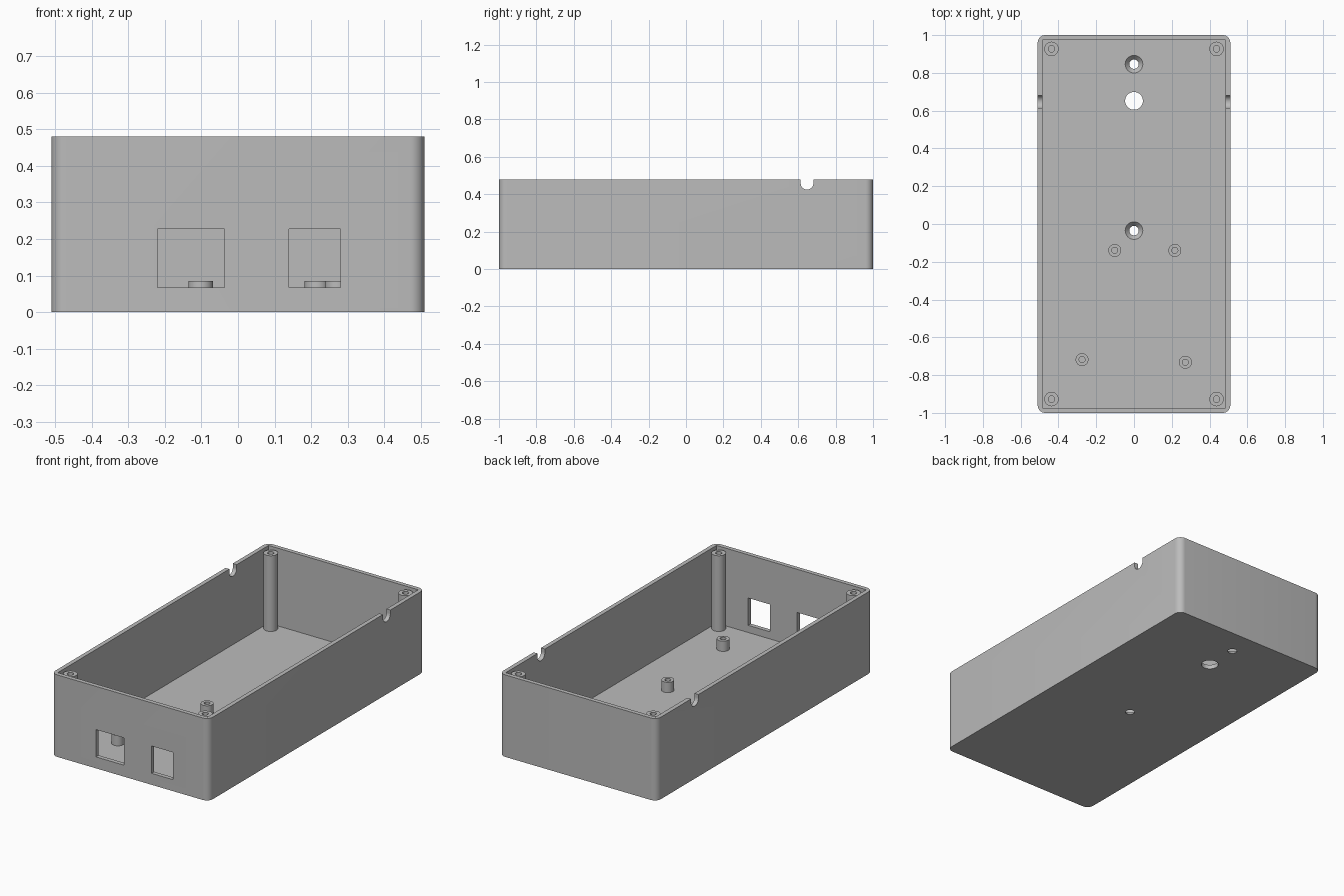
import bpy, bmesh
from mathutils import Matrix

if "Cube" in bpy.data.objects:
    bpy.data.objects.remove(bpy.data.objects["Cube"], do_unlink=True)

W, D, H = 0.51, 1.0, 0.48        # half width, half depth, height
WALL, FLOOR, CORNER = 0.025, 0.025, 0.04

grey = bpy.data.materials.new("light grey plastic")
grey.use_nodes = True
colour = (0.5, 0.5, 0.5, 1)
grey.diffuse_color = colour
grey.node_tree.nodes["Principled BSDF"].inputs["Base Color"].default_value = colour


def finish(bm, name, helper=False):
    bmesh.ops.recalc_face_normals(bm, faces=bm.faces)
    mesh = bpy.data.meshes.new(name)
    bm.to_mesh(mesh)
    bm.free()
    mesh.materials.append(grey)
    ob = bpy.data.objects.new(name, mesh)
    bpy.context.collection.objects.link(ob)
    if helper:
        ob.hide_render = True
        ob.hide_set(True)
    return ob


def add_box(bm, x0, x1, y0, y1, z0, z1):
    mid = Matrix.Translation(((x0 + x1) / 2, (y0 + y1) / 2, (z0 + z1) / 2))
    size = Matrix.Diagonal((x1 - x0, y1 - y0, z1 - z0, 1))
    return bmesh.ops.create_cube(bm, size=1, matrix=mid @ size)["verts"]


def box_cutter(name, *bounds):
    bm = bmesh.new()
    add_box(bm, *bounds)
    return finish(bm, name, True)


def cone_cutter(name, x, y, z0, z1, r0, r1):
    bm = bmesh.new()
    bmesh.ops.create_cone(bm, cap_ends=True, segments=40, radius1=r0, radius2=r1,
                          depth=z1 - z0, matrix=Matrix.Translation((x, y, (z0 + z1) / 2)))
    return finish(bm, name, True)


def cut(ob, cutter):
    mod = ob.modifiers.new(cutter.name, 'BOOLEAN')
    mod.operation = 'DIFFERENCE'
    mod.solver = 'EXACT'
    mod.object = cutter


def smooth(ob):
    """Apply the cuts, then shade smooth with sharp edges kept."""
    bpy.ops.object.select_all(action='DESELECT')
    ob.select_set(True)
    bpy.context.view_layer.objects.active = ob
    for mod in list(ob.modifiers):
        bpy.ops.object.modifier_apply(modifier=mod.name)
    bpy.ops.object.shade_smooth_by_angle(angle=0.6)


# Case: block with rounded upright edges
bm = bmesh.new()
add_box(bm, -W, W, -D, D, 0, H)
upright = [e for e in bm.edges if abs(e.verts[0].co.z - e.verts[1].co.z) > H / 2]
bmesh.ops.bevel(bm, geom=upright, offset=CORNER, segments=8, profile=0.5, affect='EDGES')
case = finish(bm, "case")

# Hollow interior
cutters = [box_cutter("interior_cutter", WALL - W, W - WALL, WALL - D, D - WALL, FLOOR, 1)]

# Port windows in the front wall
for name, x0, x1 in (("wide", -0.22, -0.037), ("narrow", 0.14, 0.28)):
    cutters.append(box_cutter(name + "_port_cutter", x0, x1, -D - 0.1, -D + 0.1, 0.067, 0.227))

# U-shaped cable notches in both side walls
NOTCH_Y, NOTCH_R, NOTCH_Z = 0.647, 0.034, 0.459
bm = bmesh.new()
bmesh.ops.create_cone(bm, cap_ends=True, segments=32, radius1=NOTCH_R, radius2=NOTCH_R,
                      depth=2, matrix=Matrix.Translation((0, NOTCH_Y, NOTCH_Z))
                      @ Matrix.Rotation(1.5707963, 4, 'Y'))
cutters.append(finish(bm, "notch_round_cutter", True))
cutters.append(box_cutter("notch_slot_cutter", -1, 1, NOTCH_Y - NOTCH_R, NOTCH_Y + NOTCH_R,
                          NOTCH_Z, 1))

# Plain cable hole and two countersunk screw holes in the floor
cutters.append(cone_cutter("cable_hole_cutter", 0, 0.652, -0.1, 0.1, 0.047, 0.047))
for i, y in enumerate((0.846, -0.035)):
    cutters.append(cone_cutter(f"screw_hole_cutter_{i}", 0, y, -0.1, 0.1, 0.025, 0.025))
    cutters.append(cone_cutter(f"countersink_cutter_{i}", 0, y, 0, FLOOR + 0.0005, 0.025, 0.047))

for c in cutters:
    cut(case, c)
smooth(case)


def hollow_post(name, x, y, top, radius, bore):
    """Upright tube standing on the floor."""
    bm = bmesh.new()
    bottom = FLOOR - 0.005
    bmesh.ops.create_cone(bm, cap_ends=True, segments=40, radius1=radius, radius2=radius,
                          depth=top - bottom,
                          matrix=Matrix.Translation((x, y, (top + bottom) / 2)))
    post = finish(bm, name)
    hole = cone_cutter(name + "_bore_cutter", x, y, FLOOR, top + 0.1, bore, bore)
    cut(post, hole)
    smooth(post)
    cutters.append(hole)


# Lid screw posts in the corners
for side, sx in (("left", 1), ("right", -1)):
    for end, sy in (("front", -1), ("back", 1)):
        hollow_post(f"{end}_{side}_lid_post", 0.437 * sx, 0.927 * sy, 0.468, 0.038, 0.017)

# Circuit board standoffs
for i, (x, y) in enumerate(((-0.102, -0.14), (0.216, -0.14), (-0.275, -0.718), (0.272, -0.732))):
    hollow_post(f"board_standoff_{i + 1}", x, y, 0.085, 0.034, 0.016)

# Remove the used cutters
for c in cutters:
    bpy.data.objects.remove(c, do_unlink=True)
